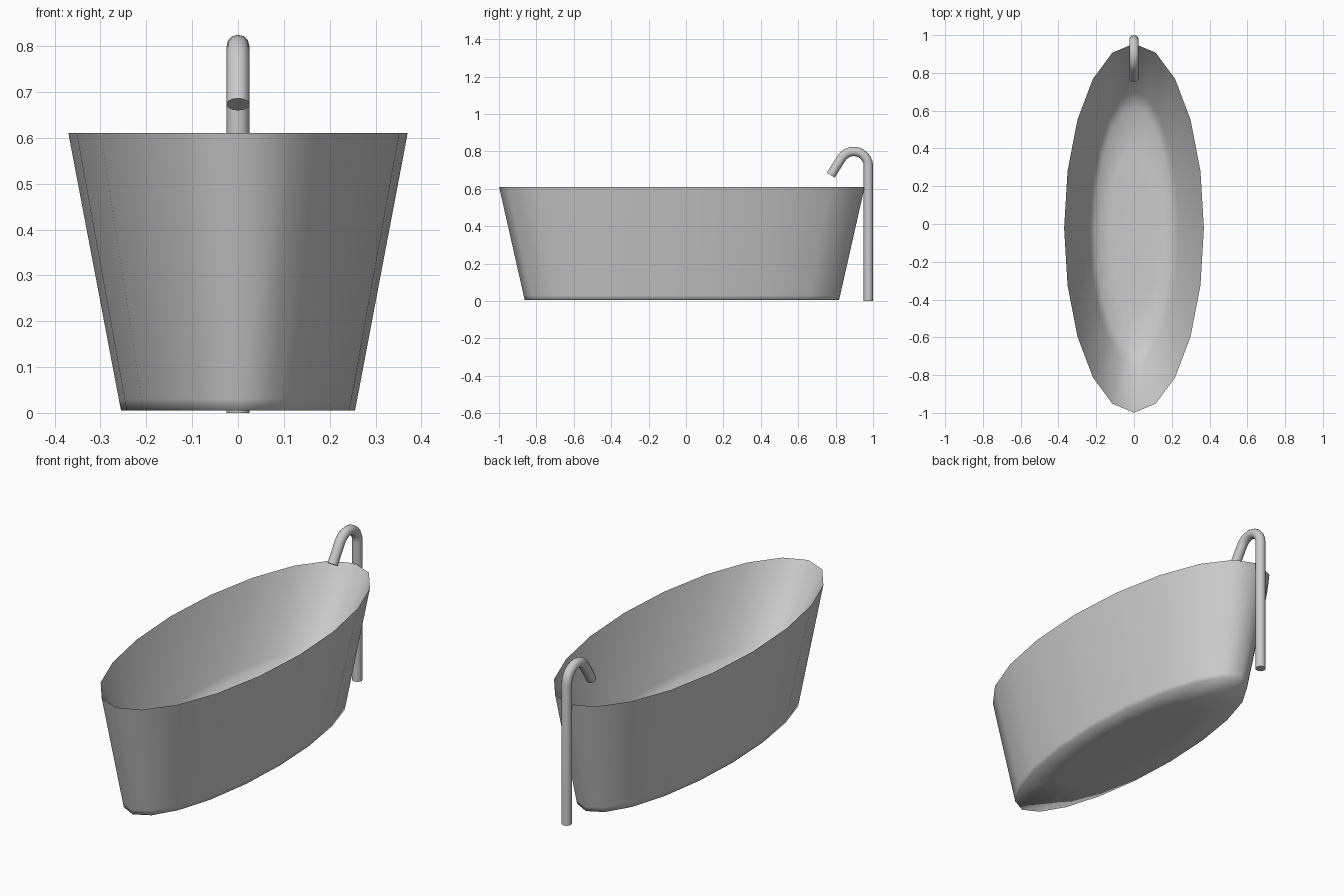
import bpy, bmesh, math

if "Cube" in bpy.data.objects:
    bpy.data.objects.remove(bpy.data.objects["Cube"])

SIDES = 20
CENTER_Y = -0.022

# (half width, half length, height) rings: underside, outer wall, rim, bowl
RINGS = [
    (0.15, 0.50, 0.005),
    (0.255, 0.84, 0.005),
    (0.260, 0.846, 0.03),
    (0.37, 0.977, 0.61),
    (0.235, 0.72, 0.25),
    (0.205, 0.64, 0.21),
    (0.13, 0.42, 0.20),
]


def lathe_ellipses(name, rings):
    bm = bmesh.new()
    loops = []
    for rx, ry, z in rings:
        loops.append([bm.verts.new((rx * math.sin(2 * math.pi * i / SIDES),
                                    CENTER_Y - ry * math.cos(2 * math.pi * i / SIDES), z))
                      for i in range(SIDES)])
    for a, b in zip(loops, loops[1:]):
        for i in range(SIDES):
            j = (i + 1) % SIDES
            bm.faces.new((a[i], a[j], b[j], b[i]))
    bm.faces.new(loops[0][::-1])
    bm.faces.new(loops[-1])
    bmesh.ops.recalc_face_normals(bm, faces=bm.faces)
    mesh = bpy.data.meshes.new(name)
    bm.to_mesh(mesh)
    bm.free()
    obj = bpy.data.objects.new(name, mesh)
    bpy.context.collection.objects.link(obj)
    return obj


# Tub with a sharp rim, smooth everywhere else
tub = lathe_ellipses("bathtub", RINGS)
bpy.context.view_layer.objects.active = tub
tub.select_set(True)
bpy.ops.object.shade_smooth_by_angle(angle=math.radians(100))

# Floor-standing tap: upright pipe, arc, slanted spout
R = 0.078
cy, cz = 0.897, 0.722
path = [(cy + R, 0.0)]
path += [(cy + R * math.cos(math.radians(a)), cz + R * math.sin(math.radians(a)))
         for a in range(0, 151, 15)]
path.append((0.774, 0.673))

curve = bpy.data.curves.new("tap_pipe", 'CURVE')
curve.dimensions = '3D'
curve.bevel_depth = 0.025
curve.bevel_resolution = 4
curve.use_fill_caps = True
spline = curve.splines.new('POLY')
spline.points.add(len(path) - 1)
for p, (y, z) in zip(spline.points, path):
    p.co = (0, y, z, 1)
spline.use_smooth = True
tap = bpy.data.objects.new("tap_pipe", curve)
bpy.context.collection.objects.link(tap)
